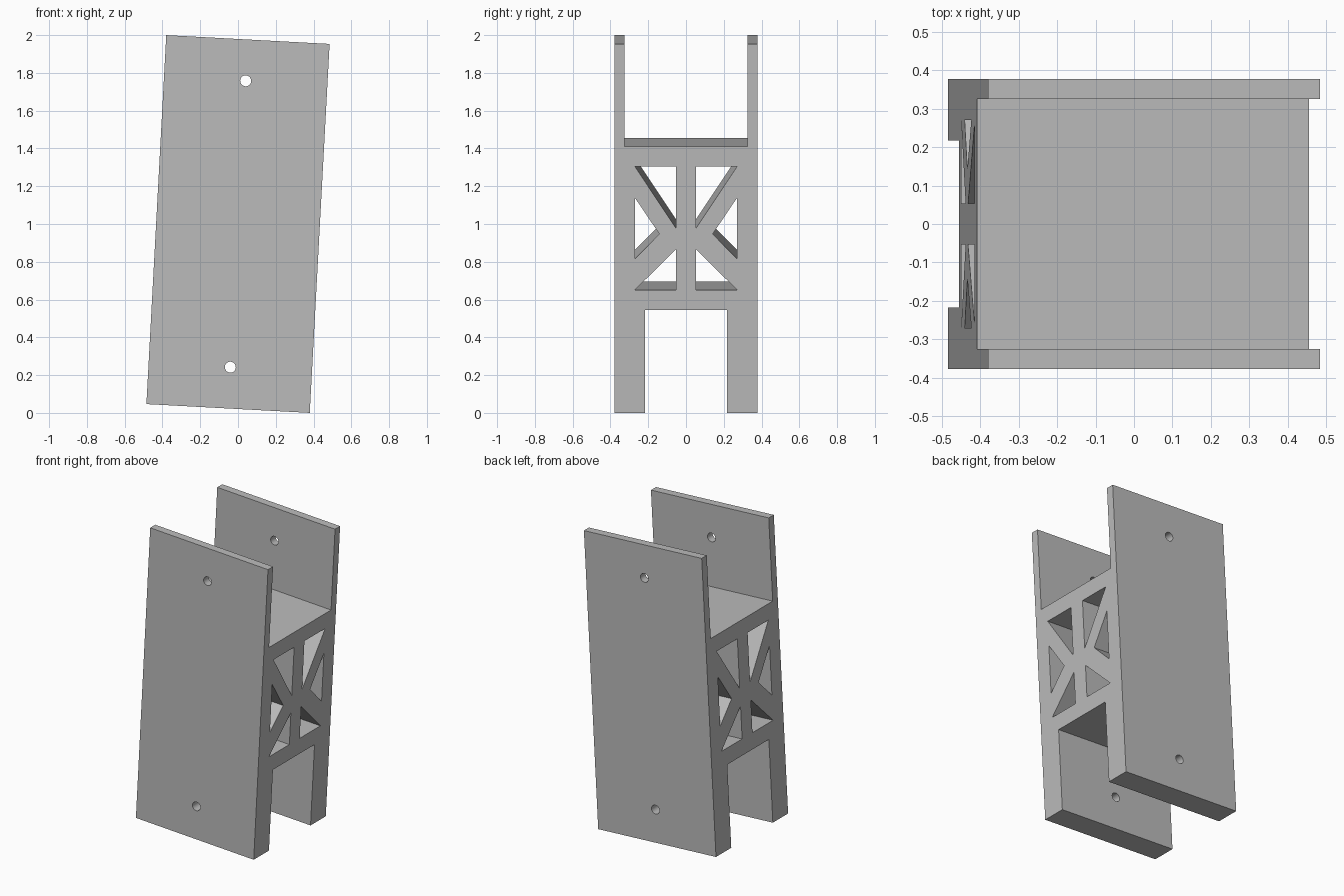
import bpy, bmesh, math
from mathutils import Matrix

cube = bpy.data.objects.get("Cube")
if cube:
    bpy.data.objects.remove(cube)

W, H, D = 0.433, 0.978, 0.378      # half width, half height, half depth
TILT = math.radians(3.08)
POSE = Matrix.Translation((0, 0, 1)) @ Matrix.Rotation(TILT, 4, 'Y')

grey = bpy.data.materials.new("plain_grey")
grey.use_nodes = True
colour = (0.5, 0.5, 0.5, 1)
grey.diffuse_color = colour
grey.node_tree.nodes["Principled BSDF"].inputs["Base Color"].default_value = colour


def make_object(name, bm, helper=False):
    bmesh.ops.recalc_face_normals(bm, faces=bm.faces)
    mesh = bpy.data.meshes.new(name)
    bm.to_mesh(mesh)
    bm.free()
    mesh.materials.append(grey)
    obj = bpy.data.objects.new(name, mesh)
    bpy.context.collection.objects.link(obj)
    obj.matrix_world = POSE
    if helper:
        obj.hide_render = True
        obj.hide_viewport = True
    return obj


def extrude_profile(bm, points, half):
    """Extrude a (y, z) outline along x."""
    face = bm.faces.new([bm.verts.new((-half, y, z)) for y, z in points])
    new = bmesh.ops.extrude_face_region(bm, geom=[face])["geom"]
    verts = [v for v in new if isinstance(v, bmesh.types.BMVert)]
    bmesh.ops.translate(bm, verts=verts, vec=(2 * half, 0, 0))


# Frame: two side plates joined by a block, thick legs below and thin walls above
WALL, LEG, BLOCK = 0.325, 0.218, 0.433
half_outline = [(LEG, -BLOCK), (LEG, -H), (D, -H), (D, H), (WALL, H), (WALL, BLOCK)]
outline = half_outline + [(-y, z) for y, z in reversed(half_outline)]
bm = bmesh.new()
extrude_profile(bm, outline, W)
frame = make_object("bracket_frame", bm)

# Triangular truss openings, mirrored about the centre post
IN, OUT = 0.054, 0.271
windows = [
    [(IN, 0.329), (OUT, 0.329), (IN, 0.003)],
    [(OUT, 0.163), (OUT, -0.162), (0.141, -0.03)],
    [(IN, -0.327), (OUT, -0.327), (IN, -0.112)],
]
bm = bmesh.new()
for tri in windows:
    for side in (1, -1):
        extrude_profile(bm, [(side * y, z) for y, z in tri], W + 0.1)
truss_cutter = make_object("truss_cutter", bm, helper=True)

# Mounting holes through both plates
bm = bmesh.new()
for z in (0.759, -0.759):
    place = Matrix.Translation((0, 0, z)) @ Matrix.Rotation(math.pi / 2, 4, 'X')
    bmesh.ops.create_cone(bm, cap_ends=True, segments=32, radius1=0.029,
                          radius2=0.029, depth=1, matrix=place)
hole_cutter = make_object("hole_cutter", bm, helper=True)

for cutter in (truss_cutter, hole_cutter):
    mod = frame.modifiers.new(cutter.name, 'BOOLEAN')
    mod.operation = 'DIFFERENCE'
    mod.solver = 'EXACT'
    mod.object = cutter

# Apply the cuts, then drop the helpers
bpy.context.view_layer.update()
graph = bpy.context.evaluated_depsgraph_get()
cut_mesh = bpy.data.meshes.new_from_object(frame.evaluated_get(graph))
frame.modifiers.clear()
frame.data = cut_mesh
for cutter in (truss_cutter, hole_cutter):
    bpy.data.objects.remove(cutter)

# Smooth hole walls, sharp everywhere else
bpy.context.view_layer.objects.active = frame
frame.select_set(True)
bpy.ops.object.shade_smooth_by_angle(angle=math.radians(30))
